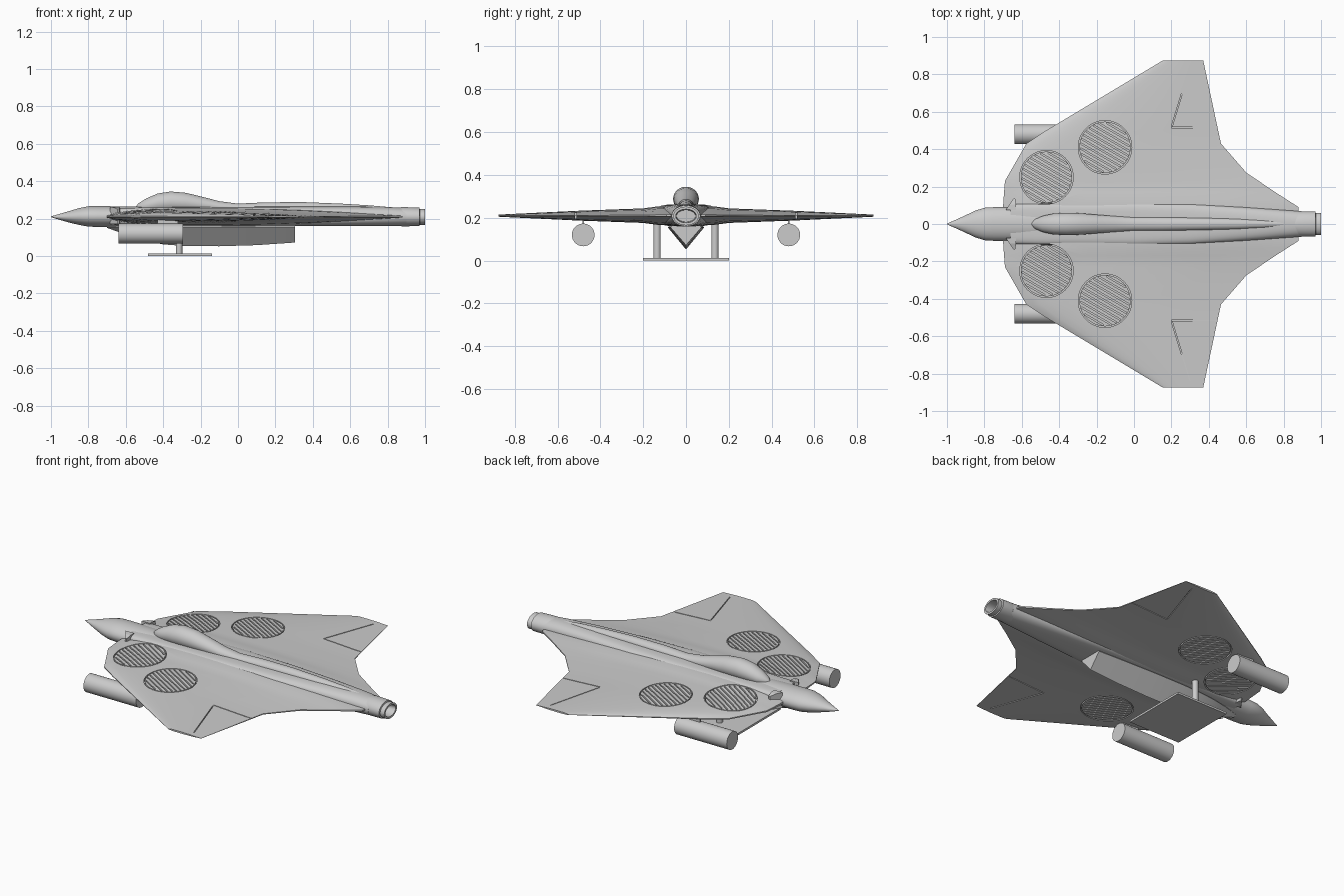
import bpy, bmesh, math
from mathutils import Vector

cube = bpy.data.objects.get("Cube")
if cube:
    bpy.data.objects.remove(cube, do_unlink=True)

grey = bpy.data.materials.new("airframe grey")
grey.use_nodes = True
grey.diffuse_color = (0.6, 0.6, 0.6, 1)
grey.node_tree.nodes["Principled BSDF"].inputs["Base Color"].default_value = (0.6, 0.6, 0.6, 1)


def add_loft(bm, rings, closed=False):
    """Skin a list of equal-sized point rings, capped unless closed."""
    vs = [[bm.verts.new(p) for p in r] for r in rings]
    n = len(vs[0])
    for i in range(len(vs) if closed else len(vs) - 1):
        a, b = vs[i], vs[(i + 1) % len(vs)]
        for j in range(n):
            k = (j + 1) % n
            bm.faces.new((a[j], a[k], b[k], b[j]))
    if not closed:
        bm.faces.new(vs[0])
        bm.faces.new(vs[-1])


def finish(name, bm, smooth=30):
    bmesh.ops.recalc_face_normals(bm, faces=bm.faces[:])
    me = bpy.data.meshes.new(name)
    bm.to_mesh(me)
    bm.free()
    ob = bpy.data.objects.new(name, me)
    bpy.context.collection.objects.link(ob)
    me.materials.append(grey)
    if smooth:
        shade(ob, smooth)
    return ob


def shade(ob, angle):
    bpy.ops.object.select_all(action='DESELECT')
    ob.select_set(True)
    bpy.context.view_layer.objects.active = ob
    bpy.ops.object.shade_smooth_by_angle(angle=math.radians(angle))


def loft(name, rings, closed=False, smooth=30):
    bm = bmesh.new()
    add_loft(bm, rings, closed)
    return finish(name, bm, smooth)


def section(x, half, low, high, power=2.0, n=40):
    """Superellipse ring across the body at x."""
    ring = []
    for i in range(n):
        a = 2 * math.pi * (i + 0.5) / n
        c, s = math.cos(a), math.sin(a)
        ring.append((x, half * math.copysign(abs(c) ** (2 / power), c),
                     (low + high) / 2 + (high - low) / 2 * math.copysign(abs(s) ** (2 / power), s)))
    return ring


def interp(pts, t):
    for (a, u), (b, v) in zip(pts, pts[1:]):
        if t <= b:
            return u + (v - u) * (t - a) / (b - a)
    return pts[-1][1]


def box(name, x0, x1, y0, y1, z0, z1):
    return loft(name, [[(x, y0, z0), (x, y1, z0), (x, y1, z1), (x, y0, z1)] for x in (x0, x1)], smooth=0)


# Wing: airfoil rings from tip to tip
MID = 0.21
lead = [(0, -.70), (.1, -.70), (.23, -.69), (.44, -.57), (.875, .155)]
trail = [(0, .88), (.09, .88), (.17, .755), (.275, .60), (.43, .465), (.875, .37)]
thick = [(0, .046), (.12, .045), (.2, .034), (.5, .023), (.875, .005)]
foil = [(0, .12), (.03, .45), (.07, .68), (.13, .87), (.2, .96), (.3, 1), (.42, 1),
        (.55, .92), (.68, .75), (.8, .52), (.9, .3), (1, .1)]
spans = [0, .05, .09, .13, .17, .2, .23, .275, .33, .38, .43, .5, .6, .7, .8, .875]
wing_rings = []
for y in [-s for s in reversed(spans[1:])] + spans:
    a, b, t = (interp(p, abs(y)) for p in (lead, trail, thick))
    wing_rings.append([(a + (b - a) * s, y, MID + t * f) for s, f in foil] +
                      [(a + (b - a) * s, y, MID - t * f) for s, f in reversed(foil)])
wing = loft("wing", wing_rings)


# Grooves: fan louvres, fan rims and flap lines, cut from above and below
def slot(bm, p, q, width, web):
    p, q = Vector(p), Vector(q)
    d = (q - p).normalized()
    n = Vector((-d.y, d.x)) * width / 2
    for z0, z1 in ((MID + web, .4), (0, MID - web)):
        add_loft(bm, [[(*(c), z) for c in (p + n, q + n, q - n, p - n)] for z in (z0, z1)])


def rim(bm, cx, cy, r, width, web, n=48):
    for z0, z1 in ((MID + web, .4), (0, MID - web)):
        rings = []
        for i in range(n):
            c, s = math.cos(2 * math.pi * i / n), math.sin(2 * math.pi * i / n)
            rings.append([(cx + c * k, cy + s * k, z)
                          for k, z in ((r, z0), (r + width, z0), (r + width, z1), (r, z1))])
        add_loft(bm, rings, closed=True)


bm = bmesh.new()
along = Vector((math.cos(math.radians(-30)), math.sin(math.radians(-30))))
across = Vector((-along.y, along.x))
for side in (1, -1):
    for cx, cy in ((-.468, .25), (-.155, .41)):
        c = Vector((cx, cy * side))
        rim(bm, c.x, c.y, .137, .006, .006)
        for i in range(-5, 6):
            off = i * .0235
            h = math.sqrt(.131 ** 2 - off ** 2)
            m = c + across * off
            slot(bm, m - along * h, m + along * h, .007, .006)
    slot(bm, (.20, .515 * side), (.5, .515 * side), .005, .001)
    slot(bm, (.2025, .523 * side), (.30, .84 * side), .005, .001)
cutter = finish("groove_cutter", bm, 0)
cutter.hide_render = True
cut = wing.modifiers.new("grooves", 'BOOLEAN')
cut.operation = 'DIFFERENCE'
cut.solver = 'EXACT'
cut.object = cutter
bpy.context.view_layer.update()
cut_mesh = bpy.data.meshes.new_from_object(wing.evaluated_get(bpy.context.evaluated_depsgraph_get()))
wing.modifiers.clear()
wing.data = cut_mesh
bpy.data.objects.remove(cutter, do_unlink=True)
shade(wing, 30)

# Nose and inner fuselage
nose = [(-1, .002, .208, .212), (-.95, .024, .192, .226), (-.9, .047, .178, .241), (-.85, .071, .166, .256),
        (-.8, .087, .157, .266), (-.75, .09, .155, .267), (-.6, .09, .155, .265), (-.3, .085, .157, .262)]
loft("nose", [section(*s) for s in nose])

# Square-shouldered centre body, tapering into the tail
body = [(-.66, .108, .165, .257, 5), (-.5, .112, .16, .260, 5), (0, .115, .16, .263, 5),
        (.3, .11, .16, .264, 4), (.6, .09, .16, .265, 3), (.8, .075, .16, .262, 2.4), (.9, .068, .16, .257, 2)]
loft("centre_body", [section(*s) for s in body])

# Canopy flowing into the dorsal spine
spine = [(-.55, .004, .25, .262), (-.53, .025, .24, .283), (-.49, .043, .23, .308), (-.43, .056, .23, .334),
         (-.36, .06, .23, .345), (-.28, .057, .23, .338), (-.2, .05, .23, .319), (-.1, .042, .23, .293),
         (0, .036, .23, .28), (.15, .036, .23, .287), (.35, .033, .23, .288), (.55, .029, .23, .28),
         (.7, .022, .23, .271), (.85, .01, .23, .258)]
loft("canopy_and_spine", [section(*s) for s in spine])

# Hollow exhaust nozzle
nozzle = [(.80, .05, .17, .25), (.88, .067, .158, .262), (.97, .067, .16, .258), (.972, .058, .166, .25),
          (.98, .06, .165, .252), (1, .06, .165, .252), (1, .048, .177, .24), (.93, .044, .181, .236)]
loft("exhaust_nozzle", [section(*s) for s in nozzle])

# V-shaped belly keel with a flat rear end
keel = [(-.70, .02, .15), (-.6, .05, .115), (-.5, .07, .082), (-.4, .08, .062), (-.28, .085, .053),
        (-.1, .085, .052), (.1, .08, .058), (.305, .072, .072)]
loft("belly_keel", [[(x, -h, .155), (x, 0, z), (x, h, .155), (x, h * .6, .19), (x, -h * .6, .19)]
                    for x, h, z in keel], smooth=20)

# Landing platform
box("landing_plate", -.48, -.14, -.2, .2, 0, .012)


def tube(name, p, q, r, n=32):
    p, q = Vector(p), Vector(q)
    turn = (q - p).to_track_quat('Z', 'Y')
    spokes = [turn @ Vector((r * math.cos(2 * math.pi * i / n), r * math.sin(2 * math.pi * i / n), 0))
              for i in range(n)]
    return loft(name, [[c + s for s in spokes] for c in (p, q)])


# Paired parts: legs, pods, pylons and intake lips
for side, tag in ((1, "back"), (-1, "front")):
    tube("landing_leg_" + tag, (-.315, .135 * side, .005), (-.315, .135 * side, .2), .017)
    tube("pod_" + tag, (-.64, .48 * side, .12), (-.295, .48 * side, .12), .053)
    box("pod_pylon_" + tag, -.43, -.32, .476 * side, .484 * side, .16, .205)
    loft("intake_lip_" + tag, [[(x0, y * side, z), (x1, y * side, z), (x1, y * side, .17), (x0, y * side, .17)]
                               for x0, x1, y, z in ((-.685, -.63, .075, .262), (-.665, -.63, .105, .26),
                                                    (-.645, -.635, .135, .25))], smooth=0)
